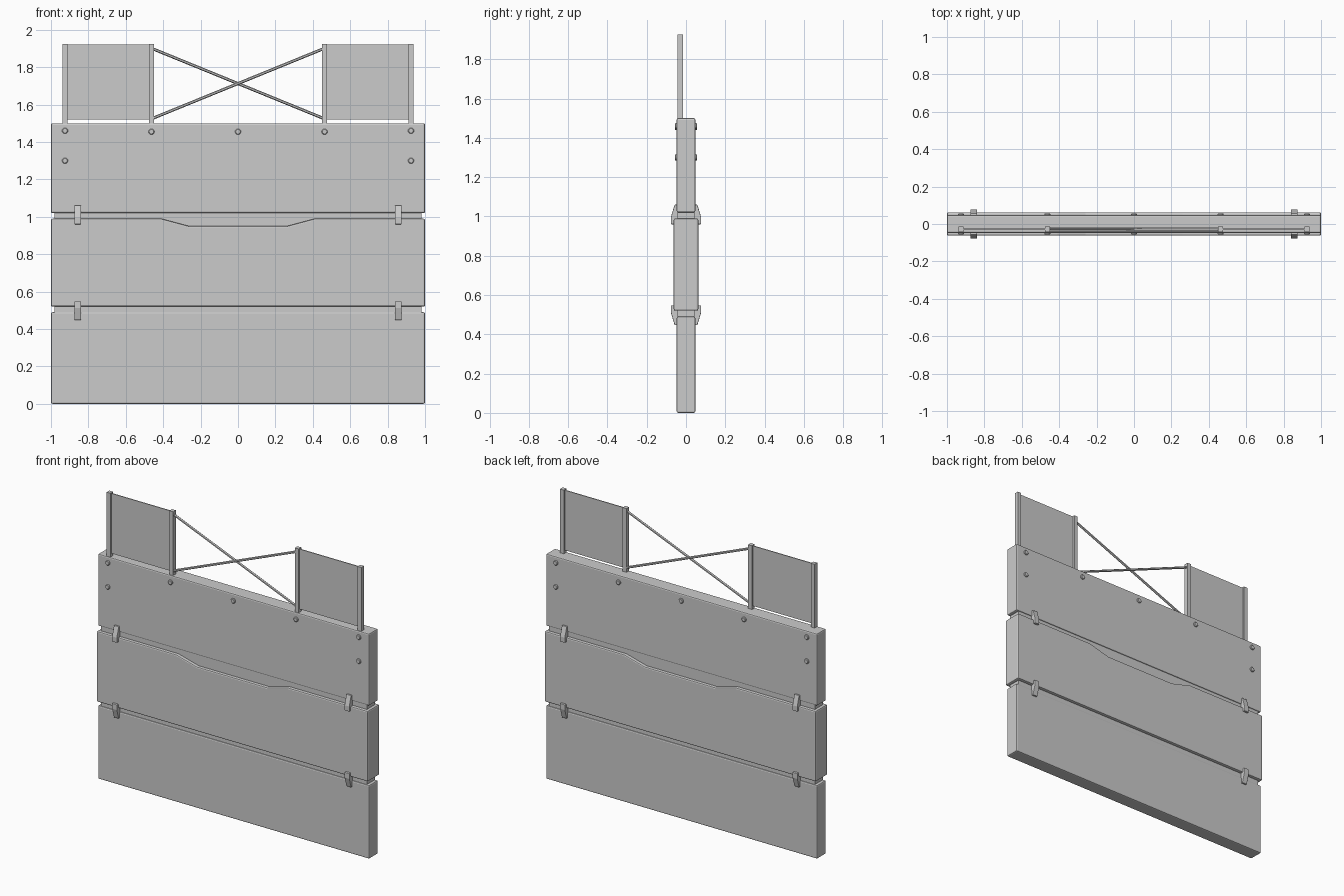
import bpy, bmesh, math
from mathutils import Vector

old = bpy.data.objects.get("Cube")
if old:
    bpy.data.objects.remove(old, do_unlink=True)

GREY = (0.6, 0.6, 0.6, 1)
mat = bpy.data.materials.new("plain grey")
mat.use_nodes = True
mat.diffuse_color = GREY
mat.node_tree.nodes["Principled BSDF"].inputs["Base Color"].default_value = GREY


def finish(name, bm, bevel=0.0):
    bmesh.ops.recalc_face_normals(bm, faces=bm.faces)
    mesh = bpy.data.meshes.new(name)
    bm.to_mesh(mesh)
    bm.free()
    mesh.materials.append(mat)
    ob = bpy.data.objects.new(name, mesh)
    bpy.context.collection.objects.link(ob)
    if bevel:
        mod = ob.modifiers.new("Bevel", "BEVEL")
        mod.width = bevel
        mod.segments = 2
        mod.limit_method = "ANGLE"
        mod.angle_limit = math.radians(40)
    return ob


def prism(name, points, direction, bevel=0.0):
    """Extrude a closed outline along a direction."""
    bm = bmesh.new()
    face = bm.faces.new([bm.verts.new(p) for p in points])
    ext = bmesh.ops.extrude_face_region(bm, geom=[face])
    verts = [v for v in ext["geom"] if isinstance(v, bmesh.types.BMVert)]
    bmesh.ops.translate(bm, verts=verts, vec=direction)
    return finish(name, bm, bevel)


def panel(name, outline, depth, bevel=0.0):
    return prism(name, [(x, -depth, z) for x, z in outline], (0, 2 * depth, 0), bevel)


def box(name, x0, x1, y0, y1, z0, z1, bevel=0.0):
    return prism(name, [(x0, y0, z0), (x1, y0, z0), (x1, y0, z1), (x0, y0, z1)],
                 (0, y1 - y0, 0), bevel)


def rod(name, start, end, radius, sides):
    start, end = Vector(start), Vector(end)
    axis = end - start
    bm = bmesh.new()
    bmesh.ops.create_cone(bm, cap_ends=True, segments=sides, radius1=radius,
                          radius2=radius, depth=axis.length)
    ob = finish(name, bm)
    ob.location = (start + end) / 2
    ob.rotation_mode = "QUATERNION"
    ob.rotation_quaternion = axis.to_track_quat("Z", "Y")
    return ob


# Three stacked boards, the middle one thicker with a dip in its top edge
box("lower_board", -1, 1, -0.0475, 0.0475, 0, 0.49, 0.008)
panel("middle_board", [(-1, 0.52), (1, 0.52), (1, 0.99), (0.41, 0.99), (0.26, 0.95),
                       (-0.26, 0.95), (-0.41, 0.99), (-1, 0.99)], 0.0625, 0.008)
box("upper_board", -1, 1, -0.0475, 0.0475, 1.02, 1.5, 0.008)

# Recessed strips joining the boards
box("lower_joint", -0.98, 0.98, -0.042, 0.042, 0.47, 0.54)
box("upper_joint", -0.98, 0.98, -0.042, 0.042, 0.93, 1.04)

# Wedge clips across both joints, on both faces
for side in (-1, 1):
    face = "front" if side < 0 else "back"
    for level, z_mid, flip in (("lower", 0.4975, -1), ("upper", 1.01, 1)):
        shape = [(0.04, 0.05), (0.058, 0.05), (0.0775, -0.015), (0.0775, -0.05), (0.04, -0.05)]
        for x in (-0.857, 0.857):
            prism(f"{level}_{face}_clip",
                  [(x - 0.018, side * y, z_mid + flip * z) for y, z in shape],
                  (0.036, 0, 0), 0.003)

# Bolt heads on the upper board
bolts = [(x, 1.455) for x in (-0.463, 0, 0.463)]
bolts += [(x, z) for x in (-0.925, 0.925) for z in (1.46, 1.3)]
for x, z in bolts:
    for side in (-1, 1):
        bolt = rod("bolt_head", (x, side * 0.04, z), (x, side * 0.057, z), 0.017, 8)
        mod = bolt.modifiers.new("Bevel", "BEVEL")
        mod.width = 0.004
        mod.limit_method = "ANGLE"

# Posts and thin screens above the boards
POST_Y = -0.028
for x in (-0.925, -0.463, 0.463, 0.925):
    box("post", x - 0.014, x + 0.014, POST_Y - 0.014, POST_Y + 0.014, 1.48, 1.925)
for s in (-1, 1):
    box("screen", *sorted((s * 0.463, s * 0.925)), POST_Y - 0.003, POST_Y + 0.003, 1.52, 1.92)

# Crossed braces between the inner posts
for s in (-1, 1):
    y = POST_Y + s * 0.004
    rod("cross_brace", (-0.46 * s, y, 1.9), (0.46 * s, y, 1.525), 0.008, 6)
